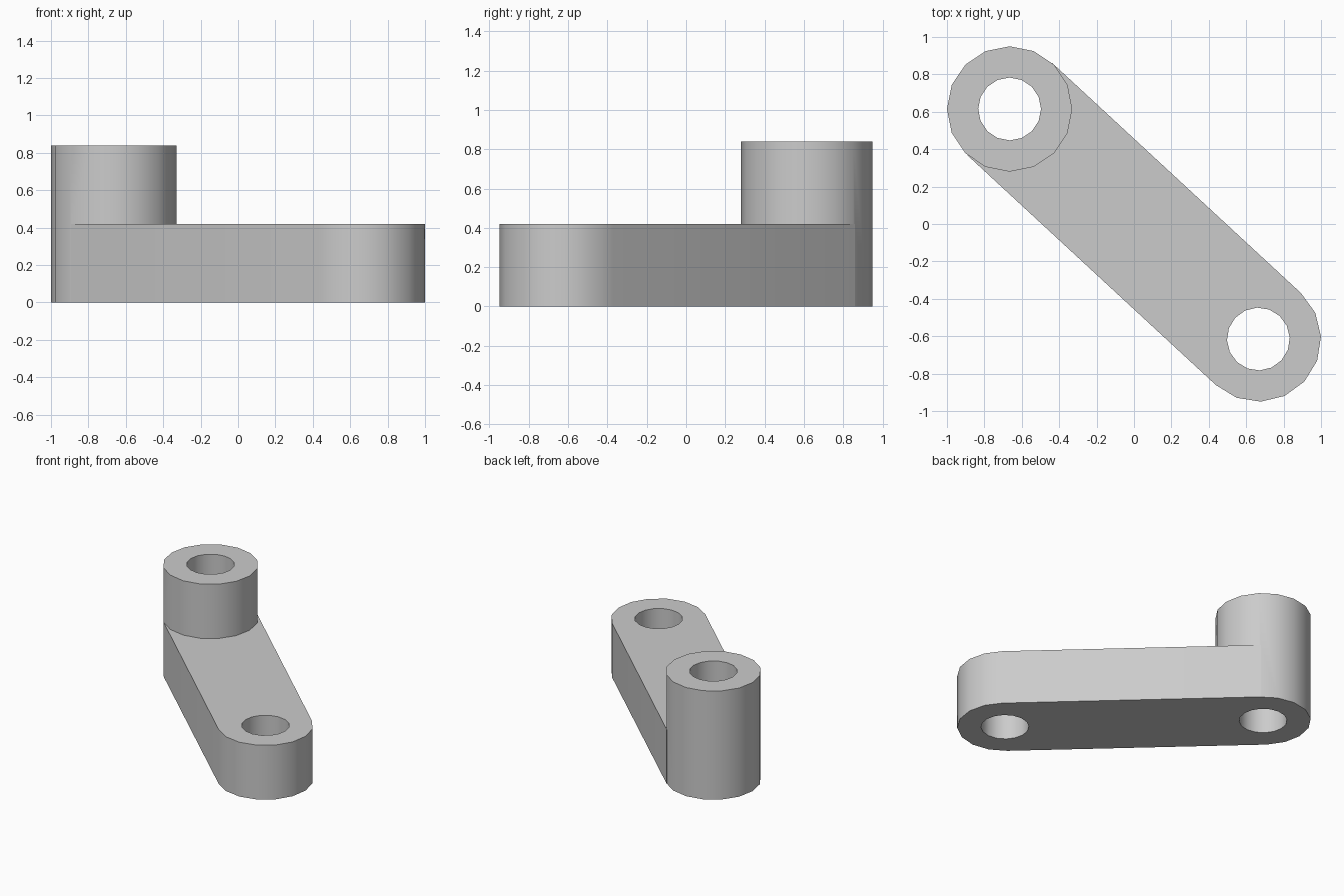
import bpy
import bmesh
from math import atan2, cos, sin, pi, radians

cube = bpy.data.objects.get("Cube")
if cube:
    bpy.data.objects.remove(cube, do_unlink=True)

SIDES = 16
RADIUS, HOLE = 0.335, 0.168
ARM_TOP, BOSS_TOP = 0.42, 0.84
BOSS = (-0.665, 0.615)
TIP = (0.665, -0.615)
ARM_ANGLE = atan2(TIP[1] - BOSS[1], TIP[0] - BOSS[0])

grey = bpy.data.materials.new("light grey")
grey.use_nodes = True
grey.diffuse_color = (0.6, 0.6, 0.6, 1)
grey.node_tree.nodes["Principled BSDF"].inputs["Base Color"].default_value = (0.6, 0.6, 0.6, 1)


def arc(centre, radius, start, sweep, count):
    """Points along an arc around a centre."""
    return [(centre[0] + radius * cos(start + sweep * i / SIDES),
             centre[1] + radius * sin(start + sweep * i / SIDES)) for i in range(count)]


def ring(centre, radius, start=0):
    return arc(centre, radius, start, 2 * pi, SIDES)


def prism(name, outline, bottom, top):
    """Extrude a counter-clockwise outline upward."""
    bm = bmesh.new()
    base = bm.faces.new([bm.verts.new((x, y, bottom)) for x, y in outline])
    moved = bmesh.ops.extrude_face_region(bm, geom=[base], use_keep_orig=True)["geom"]
    for v in moved:
        if isinstance(v, bmesh.types.BMVert):
            v.co.z = top
    bmesh.ops.recalc_face_normals(bm, faces=bm.faces)
    mesh = bpy.data.meshes.new(name)
    bm.to_mesh(mesh)
    bm.free()
    mesh.materials.append(grey)
    obj = bpy.data.objects.new(name, mesh)
    bpy.context.collection.objects.link(obj)
    return obj


def combine(target, other, operation):
    """Apply a boolean and discard the helper."""
    mod = target.modifiers.new(operation.title(), "BOOLEAN")
    mod.operation, mod.solver, mod.object = operation, "EXACT", other
    bpy.context.view_layer.objects.active = target
    bpy.ops.object.modifier_apply(modifier=mod.name)
    bpy.data.objects.remove(other, do_unlink=True)


# Arm: rounded tip, straight sides running tangent to the boss
side = ARM_ANGLE - pi / 2
outline = arc(TIP, RADIUS, side, 2 * pi, SIDES // 2 + 1)
outline += arc(BOSS, RADIUS, side + pi, 2 * pi, SIDES + 1)[::SIDES // 2][:2]
lever = prism("lever_arm", outline, 0, ARM_TOP)

# Tall round boss joined to the arm
combine(lever, prism("boss", ring(BOSS, RADIUS), 0, BOSS_TOP), "UNION")

# Through holes at both ends
for centre, start in ((BOSS, 0), (TIP, side)):
    combine(lever, prism("hole_cutter", ring(centre, HOLE, start), -0.1, 1), "DIFFERENCE")

# Smooth round walls with crisp rims
for obj in bpy.context.selected_objects:
    obj.select_set(False)
lever.select_set(True)
bpy.context.view_layer.objects.active = lever
bpy.ops.object.shade_smooth_by_angle(angle=radians(35))
